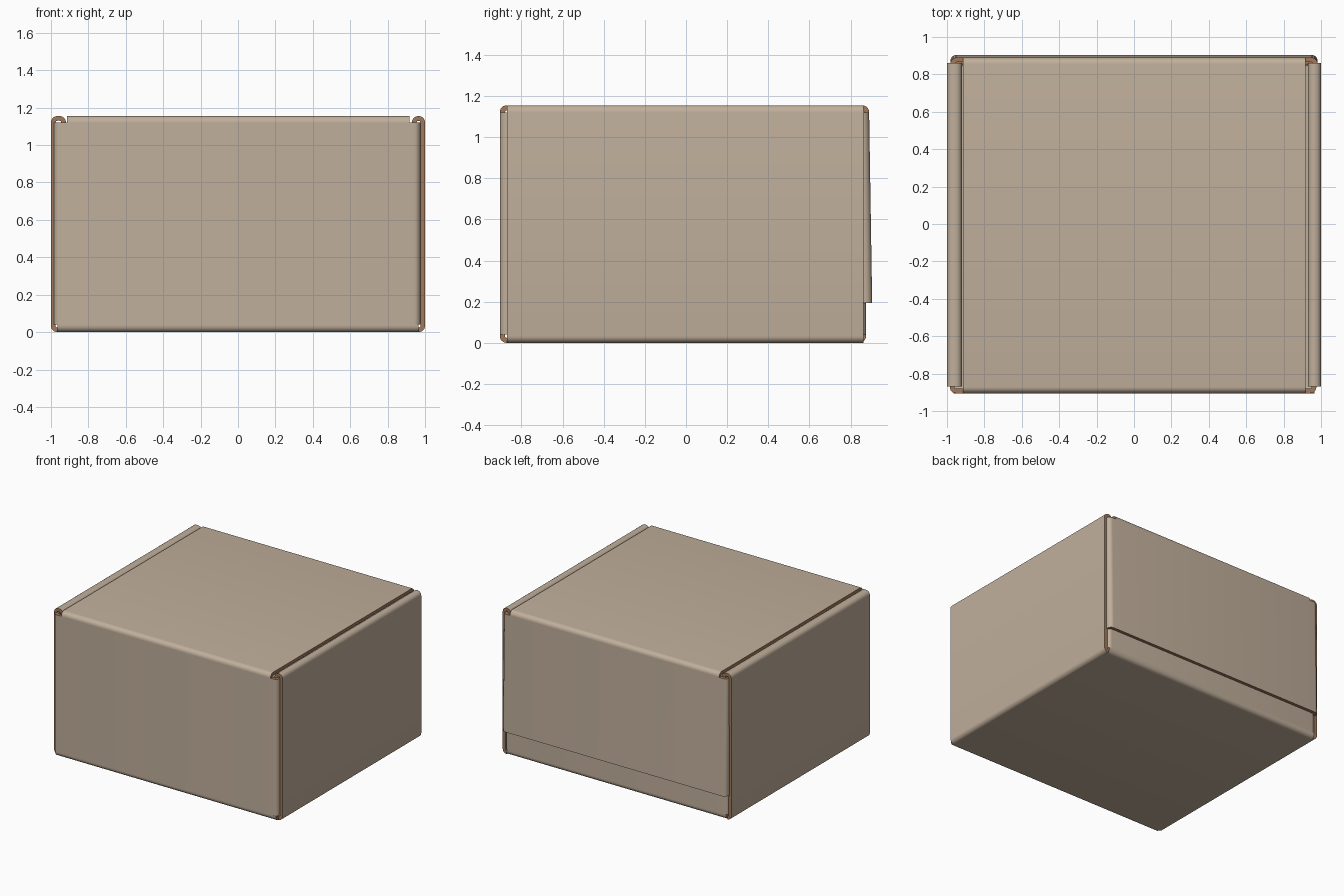
import bpy, bmesh, math
from mathutils import Vector

if "Cube" in bpy.data.objects:
    bpy.data.objects.remove(bpy.data.objects["Cube"])


def material(name, rgb):
    m = bpy.data.materials.new(name)
    m.diffuse_color = (*rgb, 1)
    m.use_nodes = True
    m.node_tree.nodes["Principled BSDF"].inputs["Base Color"].default_value = m.diffuse_color
    return m


CARD = material("cardboard", (0.53, 0.43, 0.33))
EDGE = material("raw brown edge", (0.35, 0.19, 0.105))


def rounded(points, r, n=6):
    """Round each inner right-angle corner of a path."""
    pts = [Vector(p) for p in points]
    out = [pts[0]]
    for a, b, c in zip(pts, pts[1:], pts[2:]):
        u, v = (a - b).normalized(), (c - b).normalized()
        centre = b + (u + v) * r
        for i in range(n + 1):
            t = math.pi / 2 * i / n
            out.append(centre - v * r * math.cos(t) - u * r * math.sin(t))
    return out + [pts[-1]]


def sheet(name, points, place, lo, hi, r=0.034, t=0.025):
    """Bent board: an outer counterclockwise path, thickened inward, swept lo..hi."""
    path = rounded(points, r)
    inner = []
    for i, p in enumerate(path):
        near = [(path[j + 1] - path[j]).normalized() for j in (i - 1, i)
                if 0 <= j < len(path) - 1]
        d = sum(near, Vector((0, 0))).normalized()
        inner.append(p + Vector((-d.y, d.x)) * t)
    bm = bmesh.new()
    rows = [[bm.verts.new(place(p.x, p.y, w)) for p in line]
            for line in (path, inner) for w in (lo, hi)]
    o0, o1, i0, i1 = rows
    for k in range(len(path) - 1):
        for a, b, mat in ((o0, o1, 0), (i0, i1, 0), (o0, i0, 1), (o1, i1, 1)):
            bm.faces.new((a[k], a[k + 1], b[k + 1], b[k])).material_index = mat
    for k in (0, -1):
        bm.faces.new((o0[k], o1[k], i1[k], i0[k])).material_index = 1
    bmesh.ops.recalc_face_normals(bm, faces=bm.faces)
    me = bpy.data.meshes.new(name)
    bm.to_mesh(me)
    bm.free()
    me.materials.append(CARD)
    me.materials.append(EDGE)
    ob = bpy.data.objects.new(name, me)
    bpy.context.collection.objects.link(ob)
    bpy.ops.object.select_all(action='DESELECT')
    ob.select_set(True)
    bpy.context.view_layer.objects.active = ob
    bpy.ops.object.shade_smooth_by_angle(angle=math.radians(35))


def along_x(a, b, w):
    return (w, a, b)


def along_y(a, b, w):
    return (a, w, b)


def along_z(a, b, w):
    return (a, b, w)


def leaning(a, b, w):
    return (a, b + (1.12 - w) * 0.016, w)


# base with its front and back folds
sheet("base", [(-.905, .04), (-.905, 0), (.875, 0), (.875, .04)], along_x, -.965, .965)
# front wall, its ends folded back inside the side walls
sheet("front_wall", [(-.985, -.6), (-.985, -.905), (.975, -.905), (.975, -.6)],
      along_z, .04, 1.12)
# back wall, mostly covered by the lid flap
sheet("back_wall", [(.975, .6), (.975, .875), (-.975, .875), (-.975, .6)],
      along_z, .04, 1.1)
# double side walls rolled over at the top
side = [(.965, 0), (1, 0), (1, 1.155), (.93, 1.155), (.93, .06)]
sheet("right_wall", side, along_y, -.87, .862)
sheet("left_wall", [(-x if x > .95 else -.92, z) for x, z in reversed(side)],
      along_y, -.87, .862)
# lid with its folds into the front wall and the back flap
sheet("lid", [(.89, 1.12), (.89, 1.155), (-.905, 1.155), (-.905, 1.12)],
      along_x, -.913, .918)
# lid flap hanging over the back, leaning slightly outward
sheet("lid_flap", [(.982, .83), (.982, .89), (-.982, .89), (-.982, .83)],
      leaning, .195, 1.12)
